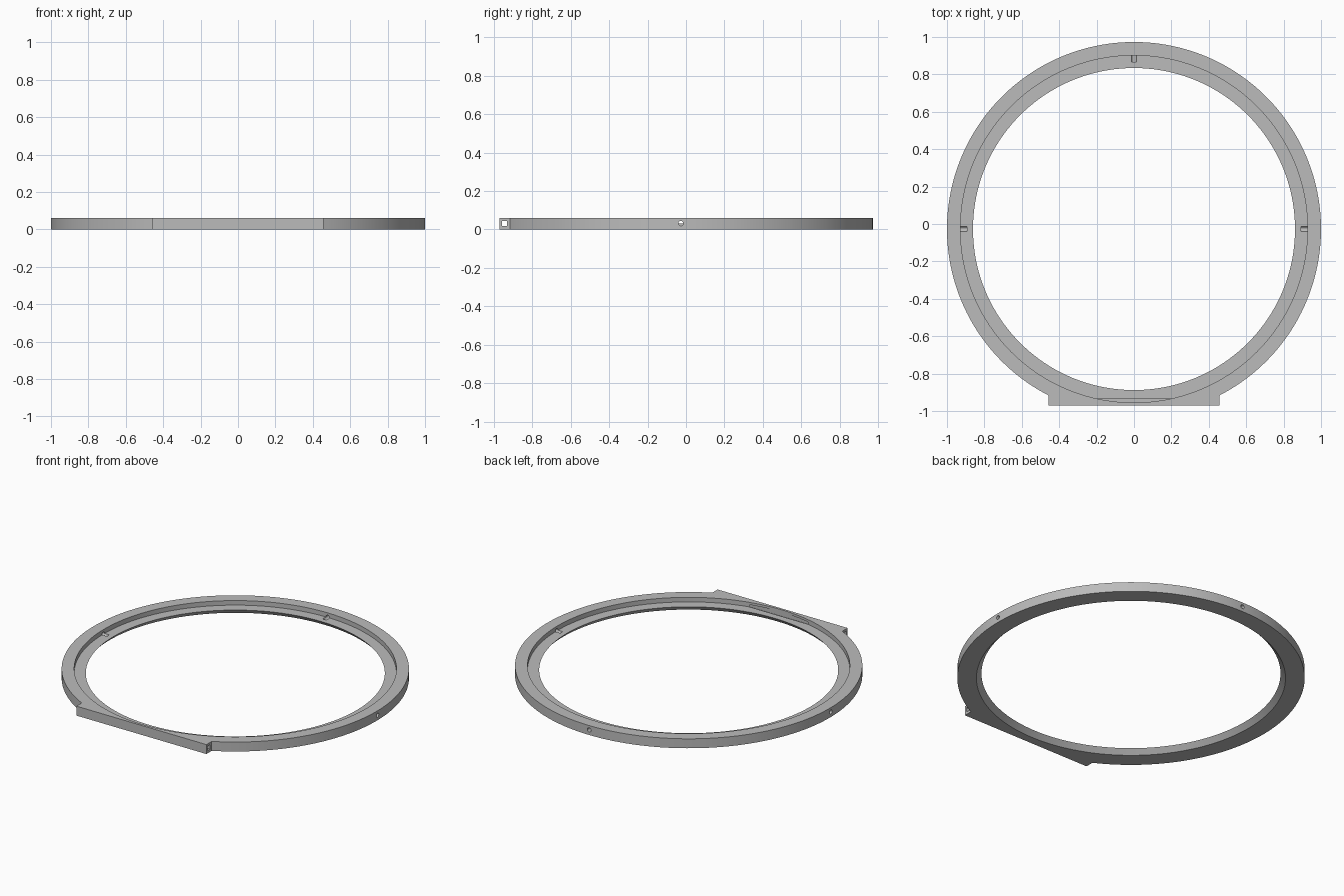
import bpy, bmesh, math
from mathutils import Matrix, Vector

cube = bpy.data.objects.get("Cube")
if cube:
    bpy.data.objects.remove(cube, do_unlink=True)

CENTRE_Y = -0.027
HEIGHT = 0.06
LEDGE_Z = 0.031
FLAT_Y = -0.97
TAB_X = 0.457
SEGMENTS = 160

grey = bpy.data.materials.new("plain grey")
grey.use_nodes = True
grey.diffuse_color = (0.5, 0.5, 0.5, 1)
grey.node_tree.nodes["Principled BSDF"].inputs["Base Color"].default_value = (0.5, 0.5, 0.5, 1)


def add_object(name, bm):
    bmesh.ops.recalc_face_normals(bm, faces=bm.faces)
    mesh = bpy.data.meshes.new(name)
    bm.to_mesh(mesh)
    bm.free()
    mesh.materials.append(grey)
    obj = bpy.data.objects.new(name, mesh)
    bpy.context.collection.objects.link(obj)
    return obj


def ring_loop(bm, radius, z):
    steps = [2 * math.pi * i / SEGMENTS for i in range(SEGMENTS)]
    return [bm.verts.new((radius * math.cos(a), CENTRE_Y + radius * math.sin(a), z)) for a in steps]


def lathe_cutter(name, profile):
    bm = bmesh.new()
    loops = [ring_loop(bm, r, z) for r, z in profile]
    for low, high in zip(loops, loops[1:]):
        for i in range(SEGMENTS):
            j = (i + 1) % SEGMENTS
            bm.faces.new((low[i], low[j], high[j], high[i]))
    bm.faces.new(loops[0])
    bm.faces.new(loops[-1])
    return add_object(name, bm)


def box_cutter(name, centre, size):
    bm = bmesh.new()
    bmesh.ops.create_cube(bm, size=1, matrix=Matrix.Translation(centre) @ Matrix.Diagonal((*size, 1)))
    return add_object(name, bm)


def hole_cutter(name, angle):
    # Radial hole that runs through the rim and ends on the ledge
    direction = Vector((math.cos(angle), math.sin(angle), 0))
    turn = direction.to_track_quat('Z', 'Y').to_matrix().to_4x4()
    place = Matrix.Translation(Vector((0, CENTRE_Y, 0.032)) + direction * 0.994)
    bm = bmesh.new()
    bmesh.ops.create_cone(bm, cap_ends=True, segments=24, radius1=0.013,
                          radius2=0.013, depth=0.2, matrix=place @ turn)
    return add_object(name, bm)


# Frame body: round outline with a flat mounting foot at the front
start = -math.acos(TAB_X)
sweep = math.pi - 2 * start
outline = [(TAB_X, FLAT_Y)]
for i in range(SEGMENTS + 1):
    a = start + sweep * i / SEGMENTS
    outline.append((math.cos(a), CENTRE_Y + math.sin(a)))
outline.append((-TAB_X, FLAT_Y))
bm = bmesh.new()
base = bm.faces.new([bm.verts.new((x, y, 0)) for x, y in outline])
top = bmesh.ops.extrude_face_region(bm, geom=[base], use_keep_orig=True)["geom"]
bmesh.ops.translate(bm, vec=(0, 0, HEIGHT), verts=[v for v in top if isinstance(v, bmesh.types.BMVert)])
frame = add_object("ring_frame", bm)

# Undercut bore, stepped recess, cross channel and three pin holes
slope = (0.89 - 0.861) / LEDGE_Z
cutters = [
    lathe_cutter("bore_cutter", [(0.89 + slope * 0.02, -0.02), (0.861, LEDGE_Z),
                                 (0.928, LEDGE_Z), (0.928, 0.1)]),
    box_cutter("channel_cutter", (0, -0.945, 0.031), (1.2, 0.026, 0.028)),
    hole_cutter("left_hole_cutter", 0),
    hole_cutter("back_hole_cutter", math.pi / 2),
    hole_cutter("right_hole_cutter", math.pi),
]
for cutter in cutters:
    cutter.hide_render = True
    cut = frame.modifiers.new(cutter.name, 'BOOLEAN')
    cut.operation = 'DIFFERENCE'
    cut.solver = 'EXACT'
    cut.object = cutter

# Bake the cuts and drop the helpers
bpy.context.view_layer.update()
graph = bpy.context.evaluated_depsgraph_get()
baked = bpy.data.meshes.new_from_object(frame.evaluated_get(graph))
frame.modifiers.clear()
frame.data = baked
for cutter in cutters:
    bpy.data.objects.remove(cutter, do_unlink=True)

bpy.ops.object.select_all(action='DESELECT')
frame.select_set(True)
bpy.context.view_layer.objects.active = frame
bpy.ops.object.shade_smooth_by_angle(angle=math.radians(25))
